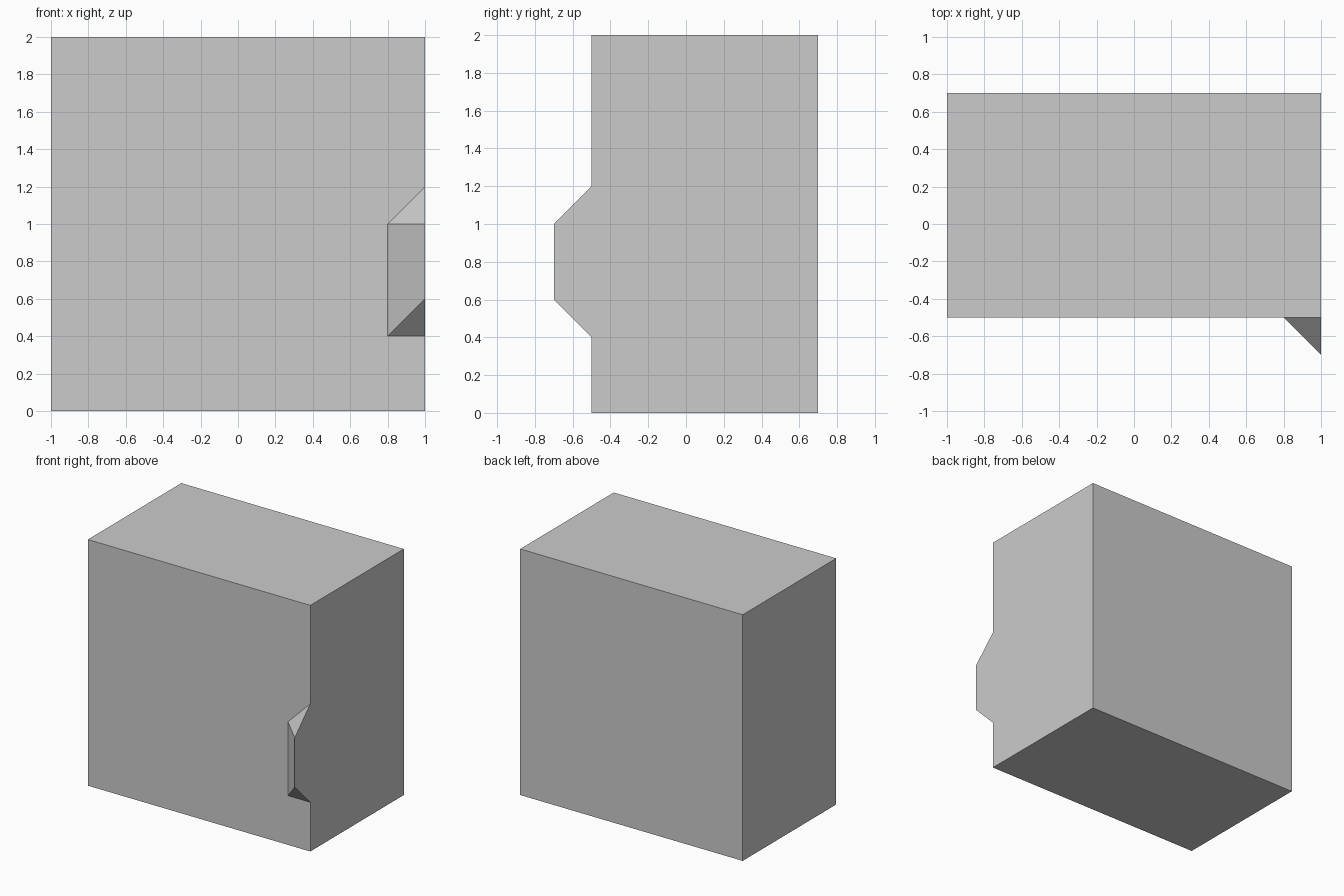
import bpy, bmesh

if "Cube" in bpy.data.objects:
    bpy.data.objects.remove(bpy.data.objects["Cube"])

bm = bmesh.new()
XL, XR, YF, YB, H = -1.0, 1.0, -0.5, 0.7, 2.0

# Box corners: bottom ring then top ring
bottom, top = [[bm.verts.new((x, y, z)) for x, y in
                ((XL, YF), (XR, YF), (XR, YB), (XL, YB))] for z in (0, H)]

# Faceted lug on the front right edge: inner edge, side profile
in_low, in_high = [bm.verts.new((0.8, YF, z)) for z in (0.4, 1.0)]
lug = [bm.verts.new((XR, y, z)) for y, z in
       ((YF, 0.4), (-0.7, 0.6), (-0.7, 1.0), (YF, 1.2))]
low, nose_low, nose_high, high = lug

# Block: bottom, top, back, left
bm.faces.new(bottom[::-1])
bm.faces.new(top)
for i, j in ((2, 3), (3, 0)):
    bm.faces.new((bottom[i], bottom[j], top[j], top[i]))
# Right side carries the lug profile, front wraps around the lug
bm.faces.new([bottom[1], bottom[2], top[2], top[1]] + lug[::-1])
bm.faces.new((bottom[0], bottom[1], low, in_low, in_high, high, top[1], top[0]))
# Lug facets
bm.faces.new((in_low, nose_low, nose_high, in_high))
bm.faces.new((in_high, nose_high, high))
bm.faces.new((in_low, low, nose_low))

bmesh.ops.recalc_face_normals(bm, faces=bm.faces)
mesh = bpy.data.meshes.new("block_with_lug")
bm.to_mesh(mesh)
bm.free()
bpy.context.collection.objects.link(bpy.data.objects.new("block_with_lug", mesh))
